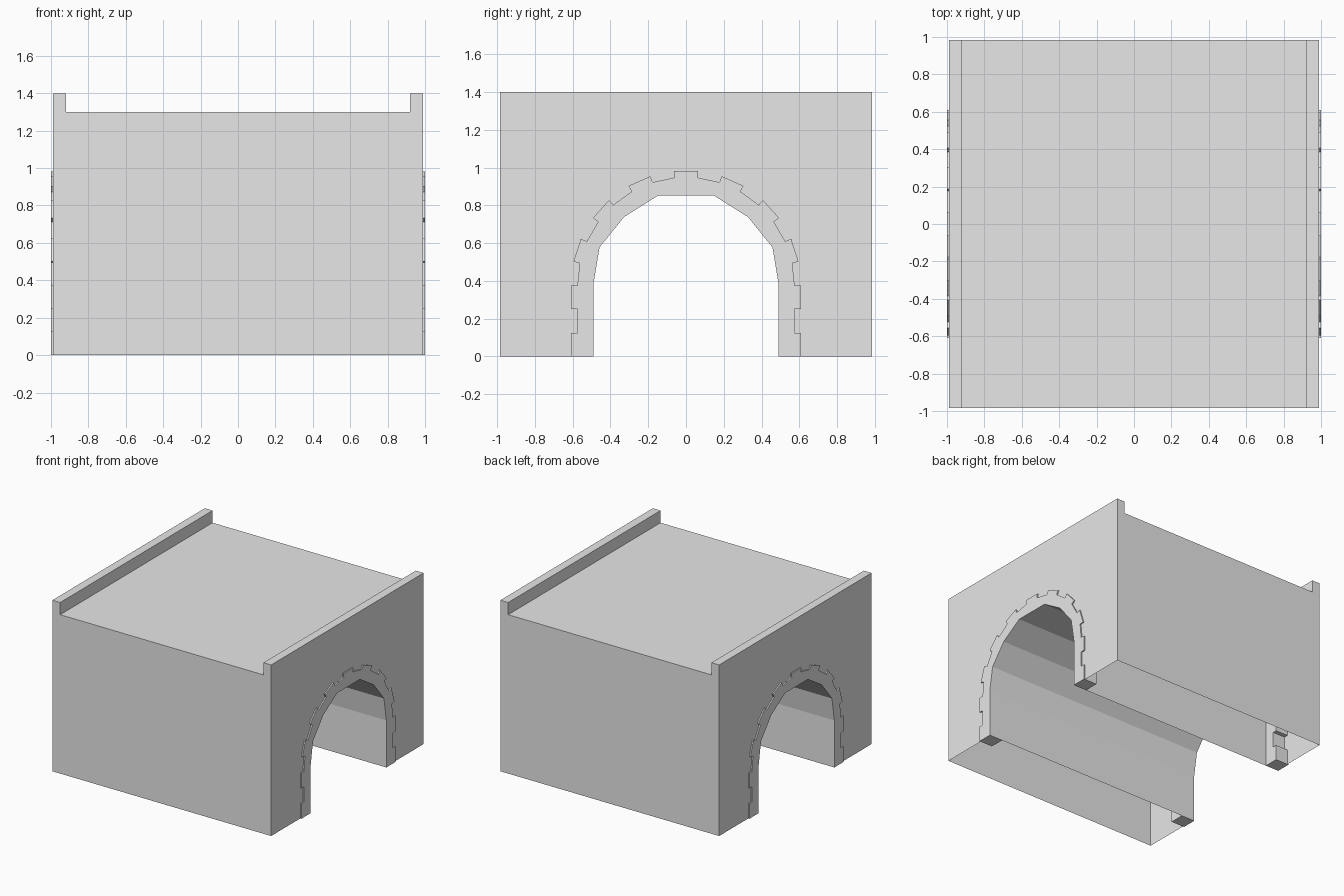
import bpy
import bmesh
import math

cube = bpy.data.objects.get("Cube")
if cube:
    bpy.data.objects.remove(cube, do_unlink=True)

# Main dimensions
WALL_X, HALF_Y = 0.99, 0.985
ROOF_Z, TOP_Z, PARAPET_X = 1.3, 1.4, 0.92
RING_FRONT, RING_BACK = 1.0, 0.88
SPRING_Z, BLOCK = 0.375, 0.125
WIDE, NARROW = 0.609, 0.575

stone = bpy.data.materials.new("grey_stone")
stone.use_nodes = True
colour = (0.8, 0.8, 0.8, 1.0)
stone.diffuse_color = colour
stone.node_tree.nodes["Principled BSDF"].inputs["Base Color"].default_value = colour


def mirrored(half):
    """Complete a right-hand half outline with its mirror image."""
    return half + [(-a, b) for a, b in reversed(half)]


def make_object(name, faces):
    """Build one welded mesh object from lists of corner points."""
    bm = bmesh.new()
    for corners in faces:
        bm.faces.new([bm.verts.new(c) for c in corners])
    bmesh.ops.remove_doubles(bm, verts=bm.verts, dist=0.0001)
    bmesh.ops.recalc_face_normals(bm, faces=bm.faces)
    mesh = bpy.data.meshes.new(name)
    bm.to_mesh(mesh)
    bm.free()
    mesh.materials.append(stone)
    obj = bpy.data.objects.new(name, mesh)
    bpy.context.collection.objects.link(obj)
    return obj


def sweep(path, place, start, end):
    """Quads joining a path at one depth to the same path at another."""
    return [[place(p, start), place(q, start), place(q, end), place(p, end)]
            for p, q in zip(path, path[1:])]


def across_x(p, x):
    return (x, p[0], p[1])


def across_y(p, y):
    return (p[0], y, p[1])


# Faceted arch opening, as (y, z)
arch = mirrored([(0.49, 0), (0.49, 0.385), (0.458, 0.577), (0.328, 0.738), (0.147, 0.852)])

# Hollow tunnel body: roof with parapets, side walls, arched ends and vault
section = mirrored([(WALL_X, 0), (WALL_X, TOP_Z), (PARAPET_X, TOP_Z), (PARAPET_X, ROOF_Z)])
end_wall = [(HALF_Y, 0), (HALF_Y, TOP_Z), (-HALF_Y, TOP_Z), (-HALF_Y, 0)] + arch[::-1]
body = sweep(section[1:-1], across_y, -HALF_Y, HALF_Y)
body += [[across_y(p, y) for p in section] for y in (-HALF_Y, HALF_Y)]
body += [[across_x(p, x) for p in end_wall] for x in (-WALL_X, WALL_X)]
body += sweep(arch, across_x, -WALL_X, WALL_X)
make_object("tunnel_body", body)

# Toothed outer edge of the stone ring: alternating wide and narrow blocks
teeth = []
for i in range(3):
    r = NARROW if i % 2 else WIDE
    teeth += [(r, i * BLOCK), (r, (i + 1) * BLOCK)]
for i in range(15):
    r = WIDE if i % 2 else NARROW
    for k in (i, i + 1):
        a = math.pi * k / 15
        teeth.append((r * math.cos(a), SPRING_Z + r * math.sin(a)))
for i in reversed(range(3)):
    r = NARROW if i % 2 else WIDE
    teeth += [(-r, (i + 1) * BLOCK), (-r, i * BLOCK)]

# Drop repeated neighbours where two narrow blocks meet
outer = [teeth[0]]
for p in teeth[1:]:
    if math.dist(p, outer[-1]) > 0.001:
        outer.append(p)

# Stone ring around each mouth
ring = outer + arch[::-1]
for name, side in (("left_arch_ring", 1), ("right_arch_ring", -1)):
    front, back = side * RING_FRONT, side * RING_BACK
    faces = sweep(ring + ring[:1], across_x, back, front)
    faces += [[across_x(p, x) for p in ring] for x in (back, front)]
    make_object(name, faces)
